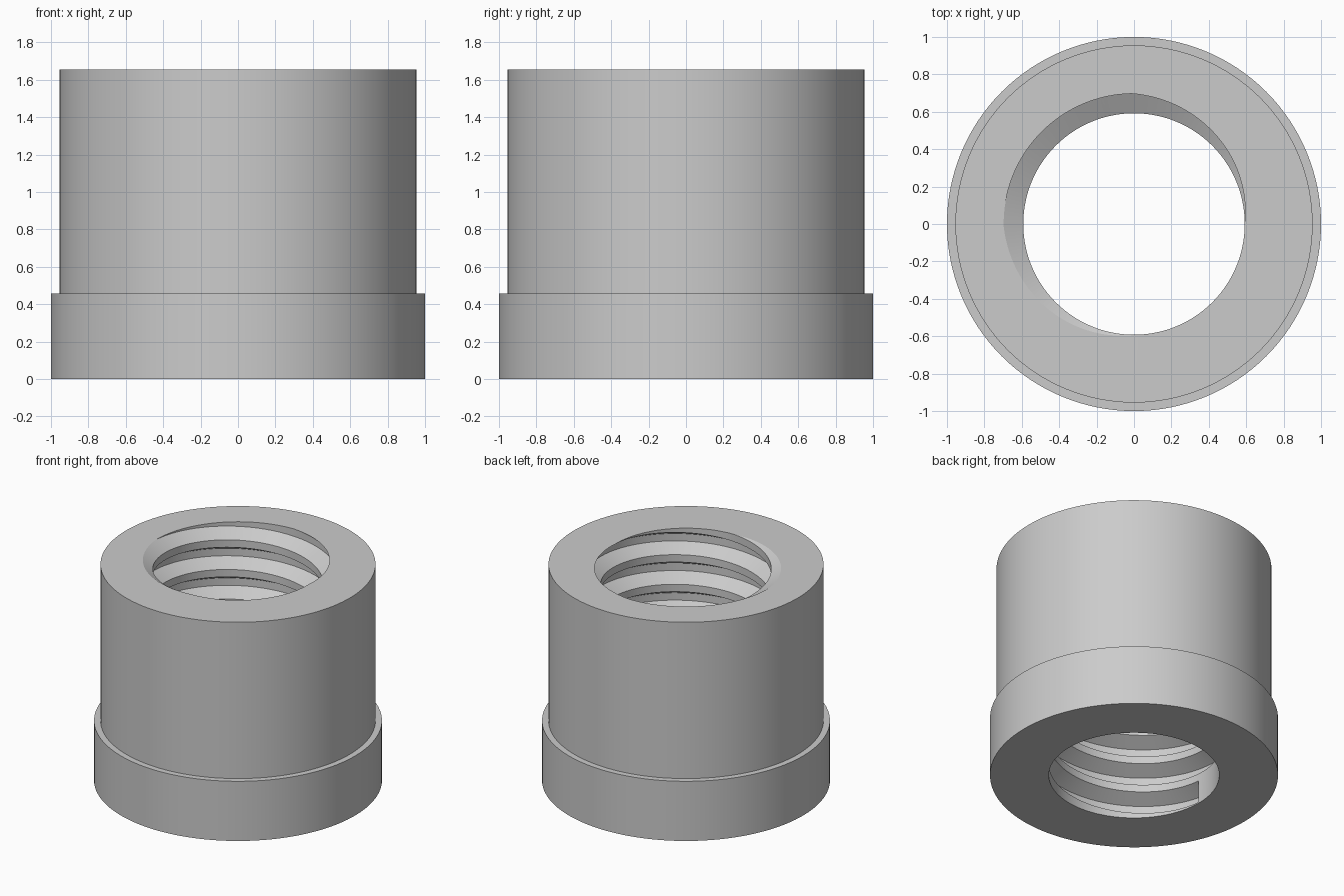
import bpy, bmesh
from math import cos, sin, pi, radians

cube = bpy.data.objects.get("Cube")
if cube:
    bpy.data.objects.remove(cube, do_unlink=True)

SIDES = 128
HEIGHT, BORE, ROOT = 1.655, 0.592, 0.697
PITCH = 0.227
MOUTH, FLOOR = PITCH * 0.375, PITCH * 0.125   # half widths of the groove

grey = bpy.data.materials.new("plain_grey")
grey.use_nodes = True
grey.diffuse_color = (0.6, 0.6, 0.6, 1)
grey.node_tree.nodes["Principled BSDF"].inputs["Base Color"].default_value = (0.6, 0.6, 0.6, 1)


def sweep(name, profile, angles, lift=0.0, closed=False):
    """Carry an (r, z) profile around z, rising by lift per turn."""
    bm = bmesh.new()
    rings = [[bm.verts.new((r * cos(a), r * sin(a), z + lift * (a - angles[0]) / (2 * pi)))
              for r, z in profile] for a in angles]
    pairs = list(zip(rings, rings[1:]))
    if closed:
        pairs.append((rings[-1], rings[0]))
    n = len(profile)
    for a, b in pairs:
        for i in range(n):
            j = (i + 1) % n
            bm.faces.new((a[i], b[i], b[j], a[j]))
    if not closed:
        bm.faces.new(rings[0])
        bm.faces.new(rings[-1])
    bmesh.ops.recalc_face_normals(bm, faces=bm.faces)
    mesh = bpy.data.meshes.new(name)
    bm.to_mesh(mesh)
    bm.free()
    mesh.materials.append(grey)
    obj = bpy.data.objects.new(name, mesh)
    bpy.context.collection.objects.link(obj)
    return obj


# Collared sleeve with a plain bore
sleeve_profile = [(BORE, 0), (1, 0), (1, 0.457), (0.955, 0.457), (0.955, HEIGHT), (BORE, HEIGHT)]
sleeve = sweep("threaded_sleeve", sleeve_profile,
               [2 * pi * i / SIDES for i in range(SIDES)], closed=True)

# Helical groove cutter: starts abruptly near the base and runs out of the top
turns = 7.5
start = HEIGHT - 6.875 * PITCH
steps = int(turns * SIDES)
groove_profile = [(BORE - 0.04, start - MOUTH), (BORE, start - MOUTH), (ROOT, start - FLOOR),
                  (ROOT, start + FLOOR), (BORE, start + MOUTH), (BORE - 0.04, start + MOUTH)]
# small angular offset keeps cutter edges off the bore's own edges
cutter = sweep("groove_cutter", groove_profile,
               [radians(181) + 2 * pi * turns * i / steps for i in range(steps + 1)], lift=PITCH)

cut = sleeve.modifiers.new("thread", 'BOOLEAN')
cut.operation = 'DIFFERENCE'
cut.solver = 'EXACT'
cut.object = cutter

# Bake the cut, then smooth the round walls
bpy.context.view_layer.update()
result = bpy.data.meshes.new_from_object(sleeve.evaluated_get(bpy.context.evaluated_depsgraph_get()))
sleeve.modifiers.clear()
sleeve.data = result
bpy.data.objects.remove(cutter, do_unlink=True)

bpy.ops.object.select_all(action='DESELECT')
sleeve.select_set(True)
bpy.context.view_layer.objects.active = sleeve
bpy.ops.object.shade_smooth_by_angle(angle=radians(25))
